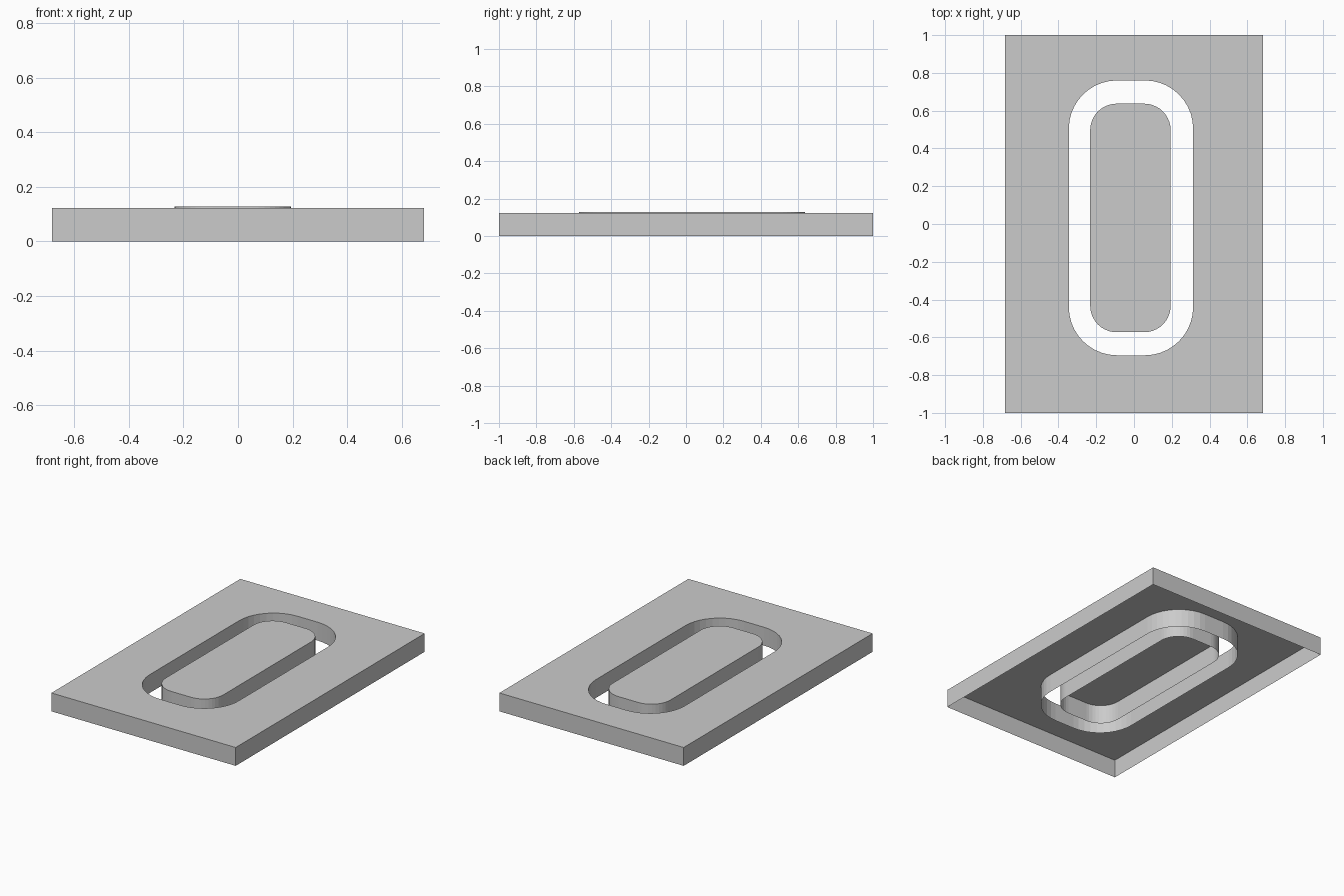
import bpy, bmesh, math

if "Cube" in bpy.data.objects:
    bpy.data.objects.remove(bpy.data.objects["Cube"])


def rounded_rect(x0, x1, y0, y1, r, n=10):
    """Counter-clockwise outline with rounded corners."""
    pts = []
    for k, (cx, cy) in enumerate([(x1 - r, y1 - r), (x0 + r, y1 - r),
                                  (x0 + r, y0 + r), (x1 - r, y0 + r)]):
        for i in range(n + 1):
            a = math.pi / 2 * (k + i / n)
            pts.append((cx + r * math.cos(a), cy + r * math.sin(a)))
    return pts


def wall(bm, pts, h):
    """Vertical wall under an outline; returns the top edges."""
    low = [bm.verts.new((x, y, 0)) for x, y in pts]
    top = [bm.verts.new((x, y, h)) for x, y in pts]
    for i in range(len(pts)):
        j = (i + 1) % len(pts)
        bm.faces.new((low[i], low[j], top[j], top[i]))
    return [bm.edges.get((top[i], top[i - 1])) for i in range(len(pts))]


def shell(name, outlines, h):
    """Open-bottomed raised shell: outer outline first, then holes."""
    bm = bmesh.new()
    edges = [e for pts in outlines for e in wall(bm, pts, h)]
    bmesh.ops.triangle_fill(bm, edges=edges, use_beauty=True, use_dissolve=False)
    bm.normal_update()
    for f in bm.faces:
        if f.normal.z < -0.5:
            f.normal_flip()
    me = bpy.data.meshes.new(name)
    bm.to_mesh(me)
    bm.free()
    ob = bpy.data.objects.new(name, me)
    bpy.context.collection.objects.link(ob)


# Plate with a rounded slot (hole outline runs clockwise so its wall faces in)
plate = [(-0.683, -1), (0.683, -1), (0.683, 1), (-0.683, 1)]
slot = rounded_rect(-0.345, 0.313, -0.695, 0.76, 0.255)[::-1]
shell("frame_plate", [plate, slot], 0.123)

# Free-standing island inside the slot, very slightly taller
shell("centre_island", [rounded_rect(-0.232, 0.194, -0.573, 0.637, 0.14)], 0.128)
